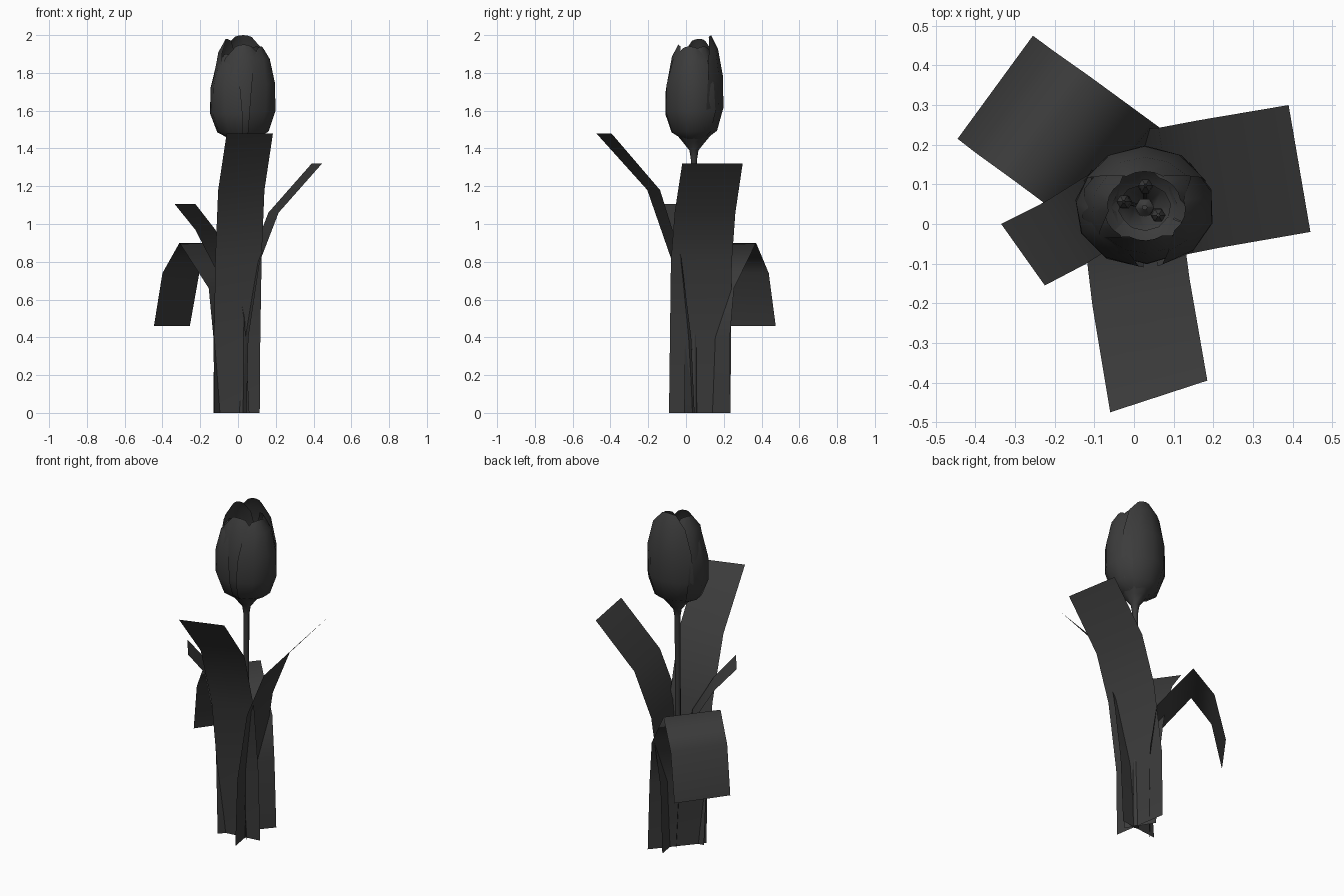
import bpy, math
from mathutils import Vector

if "Cube" in bpy.data.objects:
    bpy.data.objects.remove(bpy.data.objects["Cube"])

CX, CY = 0.027, 0.042

# Dark material shared by all parts
dark = bpy.data.materials.new("dark")
dark.diffuse_color = (.045, .045, .045, 1)
dark.use_nodes = True
dark.node_tree.nodes["Principled BSDF"].inputs["Base Color"].default_value = dark.diffuse_color


def make(name, verts, faces, angle=50):
    me = bpy.data.meshes.new(name)
    me.from_pydata([tuple(v) for v in verts], [], faces)
    me.materials.append(dark)
    ob = bpy.data.objects.new(name, me)
    bpy.context.collection.objects.link(ob)
    bpy.ops.object.select_all(action='DESELECT')
    ob.select_set(True)
    bpy.context.view_layer.objects.active = ob
    bpy.ops.object.shade_smooth_by_angle(angle=math.radians(angle))
    return ob


def grid_faces(rows, cols, wrap=False):
    n = cols if wrap else cols - 1
    return [(r * cols + c, r * cols + (c + 1) % cols,
             (r + 1) * cols + (c + 1) % cols, (r + 1) * cols + c)
            for r in range(rows - 1) for c in range(n)]


def leaf(name, left, width_base, width_tip):
    # strip swept from one edge path; the width vector blends base -> tip
    verts = []
    top = len(left) - 1
    for i, p in enumerate(left):
        a = Vector(p)
        w = Vector(width_base).lerp(Vector(width_tip), i / top)
        verts += [a + w * k / 2 for k in range(3)]
    make(name, verts, grid_faces(len(left), 3), 120)


def tube(name, rings, sides=8):
    # rings: (x, y, z, radius)
    verts = [(x + r * math.cos(2 * math.pi * k / sides),
              y + r * math.sin(2 * math.pi * k / sides), z)
             for x, y, z, r in rings for k in range(sides)]
    make(name, verts, grid_faces(len(rings), sides, True)
         + [tuple(range(sides))[::-1]])


# Petal profile: height fraction, radius, half angle in degrees
PROFILE = [(0, .07, 62), (.08, .135, 64), (.3, .172, 64),
           (.6, .17, 60), (.87, .14, 50), (1, .10, 27)]


def petal(name, angle, top, scale):
    verts, cols = [], 5
    for t, r, half in PROFILE:
        for c in range(cols):
            u = c / (cols - 1) * 2 - 1
            a = math.radians(angle + u * half)
            rr = r * scale * (1 + .03 * (1 - u * u))
            z = 1.45 + t * (top - 1.45) - .01 * t * u * u
            verts.append((CX + rr * math.cos(a), CY + .88 * rr * math.sin(a), z))
    make(name, verts, grid_faces(len(PROFILE), cols))


# Leaves
leaf("front_leaf",
     [(-.13, .015, 0), (-.127, -.015, .4), (-.12, -.08, .82),
      (-.105, -.205, 1.18), (-.06, -.475, 1.48)],
     (.245, .03, 0), (.245, .08, 0))
leaf("right_leaf",
     [(.045, -.09, 0), (.055, -.085, .4), (.115, -.08, .8),
      (.215, -.06, 1.06), (.445, -.02, 1.32)],
     (-.052, .325, 0), (-.055, .32, 0))
leaf("back_leaf",
     [(-.125, -.015, 0), (-.13, -.02, .4), (-.155, 0, .66), (-.31, .115, .9),
      (-.40, .18, .74), (-.445, .215, .46)],
     (.215, .25, 0), (.19, .26, 0))
leaf("left_leaf",
     [(.06, -.01, 0), (.035, -.005, .5), (-.02, -.035, .77),
      (-.12, -.1, .97), (-.225, -.155, 1.105)],
     (-.095, .155, 0), (-.11, .155, 0))

# Stem flaring into the flower cup
tube("stem", [(.02, .042, 0, .016), (CX, CY, 1.34, .016), (CX, CY, 1.39, .024),
              (CX, CY, 1.435, .06), (CX, CY, 1.465, .085)])

# Three outer and three inner petals
for i, (ang, top) in enumerate([(-15, 1.94), (90, 2.0), (205, 1.9)]):
    petal(f"outer_petal_{i + 1}", ang, top, 1.0)
for i, (ang, top) in enumerate([(40, 1.94), (160, 1.98), (272, 1.95)]):
    petal(f"inner_petal_{i + 1}", ang, top, .92)

# Pistil and stamens inside the flower
tube("pistil", [(CX, CY, 1.46, .02), (CX, CY, 1.66, .015),
                (CX, CY, 1.69, .024), (CX, CY, 1.71, .006)], 6)
for i, (deg, out) in enumerate([(165, .055), (88, .055), (330, .04)]):
    dx, dy = math.cos(math.radians(deg)), math.sin(math.radians(deg))
    tube(f"stamen_{i + 1}",
         [(CX + d * out * dx, CY + d * out * dy, z, r) for d, z, r in
          [(.4, 1.46, .005), (.9, 1.6, .005), (.92, 1.61, .018),
           (1, 1.66, .018), (1, 1.68, .004)]], 6)
